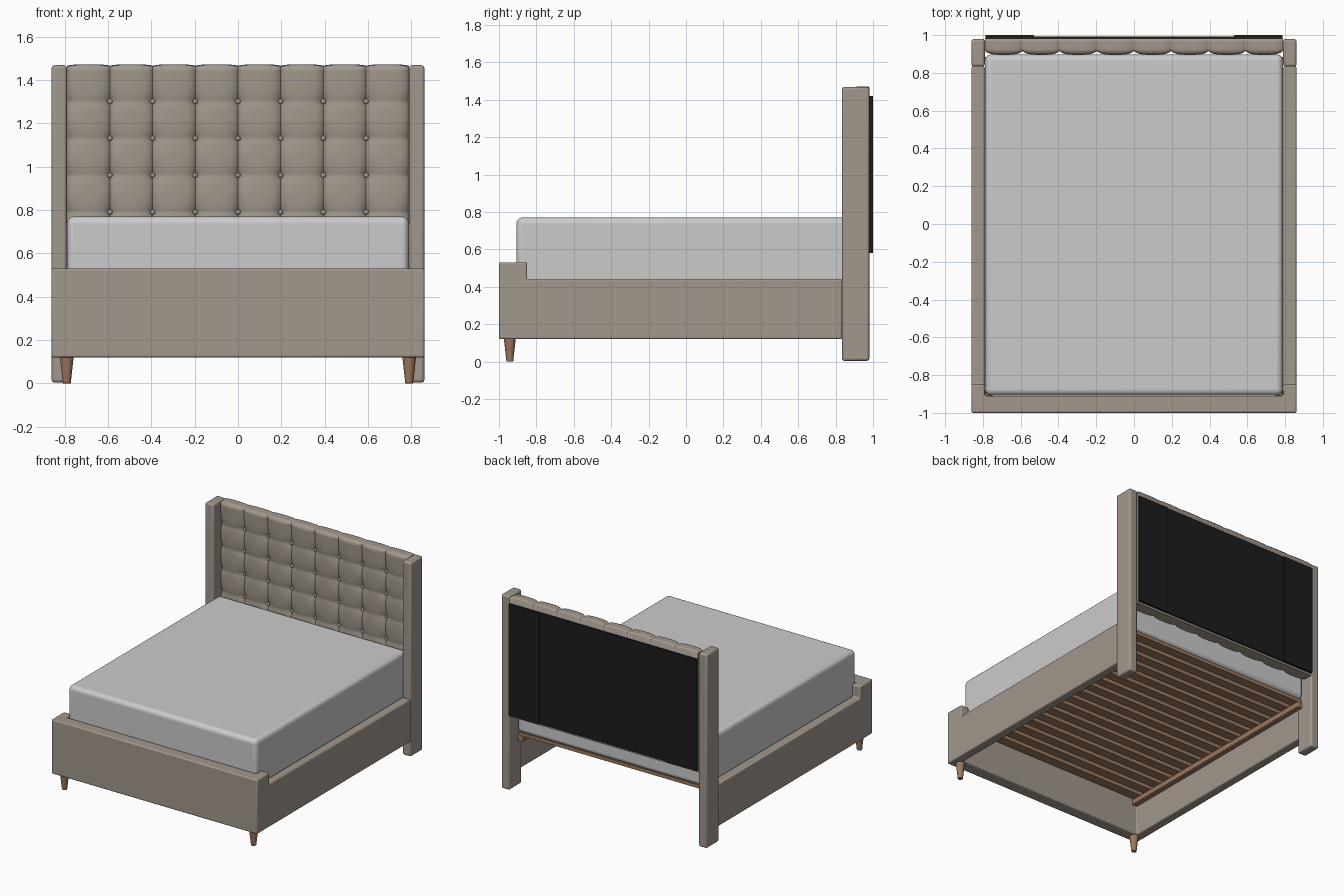
import bpy, bmesh, math
from mathutils import Matrix

if "Cube" in bpy.data.objects:
    bpy.data.objects.remove(bpy.data.objects["Cube"])


def material(name, rgb):
    m = bpy.data.materials.new(name)
    m.diffuse_color = (*rgb, 1)
    m.use_nodes = True
    m.node_tree.nodes["Principled BSDF"].inputs["Base Color"].default_value = m.diffuse_color
    return m


FABRIC = material("taupe_fabric", (0.36, 0.31, 0.265))
WHITE = material("mattress_grey", (0.60, 0.60, 0.60))
WOOD = material("brown_wood", (0.33, 0.19, 0.115))
BLACK = material("black_backing", (0.012, 0.012, 0.012))


def finish(name, bm, mat, bevel=0.0, segs=3, angle=35):
    bmesh.ops.recalc_face_normals(bm, faces=bm.faces)
    me = bpy.data.meshes.new(name)
    bm.to_mesh(me)
    bm.free()
    ob = bpy.data.objects.new(name, me)
    bpy.context.collection.objects.link(ob)
    me.materials.append(mat)
    if bevel:
        b = ob.modifiers.new("bevel", 'BEVEL')
        b.width, b.segments, b.limit_method = bevel, segs, 'ANGLE'
    smooth(ob, angle)
    return ob


def smooth(ob, angle=35):
    bpy.ops.object.select_all(action='DESELECT')
    ob.select_set(True)
    bpy.context.view_layer.objects.active = ob
    bpy.ops.object.shade_smooth_by_angle(angle=math.radians(angle))


def add_box(bm, x0, x1, y0, y1, z0, z1):
    mat = Matrix.Translation(((x0 + x1) / 2, (y0 + y1) / 2, (z0 + z1) / 2)) \
        @ Matrix.Diagonal((x1 - x0, y1 - y0, z1 - z0, 1))
    bmesh.ops.create_cube(bm, size=1, matrix=mat)


def box(name, lims, mat, bevel=0.0, segs=3, angle=35):
    bm = bmesh.new()
    add_box(bm, *lims)
    return finish(name, bm, mat, bevel, segs, angle)


# Upholstered frame: U-shaped plan, stepped down behind the footboard corners
bm = bmesh.new()
plan = [(-.86, -1), (.86, -1), (.86, .835), (.79, .835),
        (.79, -.91), (-.79, -.91), (-.79, .835), (-.86, .835)]
face = bm.faces.new([bm.verts.new((x, y, .12)) for x, y in plan])
ext = bmesh.ops.extrude_face_region(bm, geom=[face])
for v in [g for g in ext['geom'] if isinstance(g, bmesh.types.BMVert)]:
    v.co.z = .53
frame = finish("bed_frame", bm, FABRIC)
cutter = box("step_cutter", (-1, 1, -.85, 1.2, .44, .8), FABRIC)
cutter.hide_render = True
mod = frame.modifiers.new("step", 'BOOLEAN')
mod.operation, mod.solver, mod.object = 'DIFFERENCE', 'EXACT', cutter
bpy.context.view_layer.objects.active = frame
bpy.ops.object.modifier_apply(modifier="step")
bpy.data.objects.remove(cutter)
b = frame.modifiers.new("bevel", 'BEVEL')
b.width, b.segments, b.limit_method = .009, 3, 'ANGLE'
smooth(frame)

# Headboard wing posts, front legs and slat ledgers on both sides
for s, side in ((-1, "left"), (1, "right")):
    def xs(a, c):
        return sorted((s * a, s * c))
    box("headboard_post_" + side, (*xs(.79, .86), .833, .98, .004, 1.468), FABRIC, .013)
    box("slat_ledger_" + side, (*xs(.745, .79), -.91, .885, .345, .385), WOOD, .005, 2)
    bm = bmesh.new()
    bmesh.ops.create_cone(bm, cap_ends=True, segments=24, radius1=.018, radius2=.032,
                          depth=.125, matrix=Matrix.Translation((s * .79, -.942, .0625)))
    finish("front_leg_" + side, bm, WOOD, .002, 2)
    box("backing_plate_" + side, (*xs(.53, .785), .975, 1.0, .58, 1.42), BLACK)

box("backing_panel", (-.53, .53, .975, .993, .58, 1.42), BLACK)

# Slats
bm = bmesh.new()
N = 17
for i in range(N):
    y = -.86 + i * (.845 + .86) / (N - 1)
    add_box(bm, -.785, .785, y - .036, y + .036, .386, .412)
finish("slats", bm, WOOD)

# Mattress
box("mattress", (-.788, .788, -.907, .897, .413, .77), WHITE, .032, 5, 50)

# Tufted headboard: a rounded section swept in x, pushed in along seams and buttons
CELL_X, CELL_Z, Z_BTN = .197, .17, .79
Y0, Y1, Z0, Z1, R = .895, .982, .565, 1.472, .03
section = []  # y, z, inward y, inward z, weight
for i in range(89):
    section.append((Y0, Z0 + (Z1 - R - Z0) * i / 88, 1, 0, 1))
for i in range(1, 9):
    a = math.pi / 2 * i / 8
    section.append((Y0 + R - R * math.cos(a), Z1 - R + R * math.sin(a),
                    math.cos(a), -math.sin(a), 1 - .4 * i / 8))
for i in range(1, 6):
    section.append((Y0 + R + (Y1 - Y0 - R - .008) * i / 5, Z1, 0, -1, .6 - .06 * i))
section += [(Y1, Z1 - .01, 0, 0, 0), (Y1, Z0, 0, 0, 0)]


def depth(x, z):
    dx = abs(x - CELL_X * round(x / CELL_X))
    k = min(3, round((z - Z_BTN) / CELL_Z))
    dz = abs(z - Z_BTN - CELL_Z * k)
    d = .016 * math.exp(-dx / .016) + .006 * (dx / (CELL_X / 2)) ** 0 * math.exp(-dz / .022)
    d += .016 * math.exp(-math.hypot(dx, dz) / .03)
    return d + .006 * (1 - dx / (CELL_X / 2)) ** 2


bm = bmesh.new()
rings = []
NX = 192
for i in range(NX + 1):
    x = -4 * CELL_X + 8 * CELL_X * i / NX
    ring = []
    for y, z, ny, nz, w in section:
        d = depth(x, z) * w
        ring.append(bm.verts.new((x, y + ny * d, z + nz * d)))
    rings.append(ring)
n = len(section)
for r0, r1 in zip(rings, rings[1:]):
    for j in range(n):
        bm.faces.new((r0[j], r1[j], r1[(j + 1) % n], r0[(j + 1) % n]))
bm.faces.new(rings[0])
bm.faces.new(rings[-1])
finish("tufted_headboard", bm, FABRIC, angle=60)

# Buttons
bm = bmesh.new()
for i in range(-3, 4):
    for k in range(-1, 4):
        bmesh.ops.create_uvsphere(
            bm, u_segments=16, v_segments=10, radius=.012,
            matrix=Matrix.Translation((i * CELL_X, Y0 + .032, Z_BTN + k * CELL_Z))
            @ Matrix.Diagonal((1, .9, 1, 1)))
finish("tuft_buttons", bm, FABRIC, angle=60)
